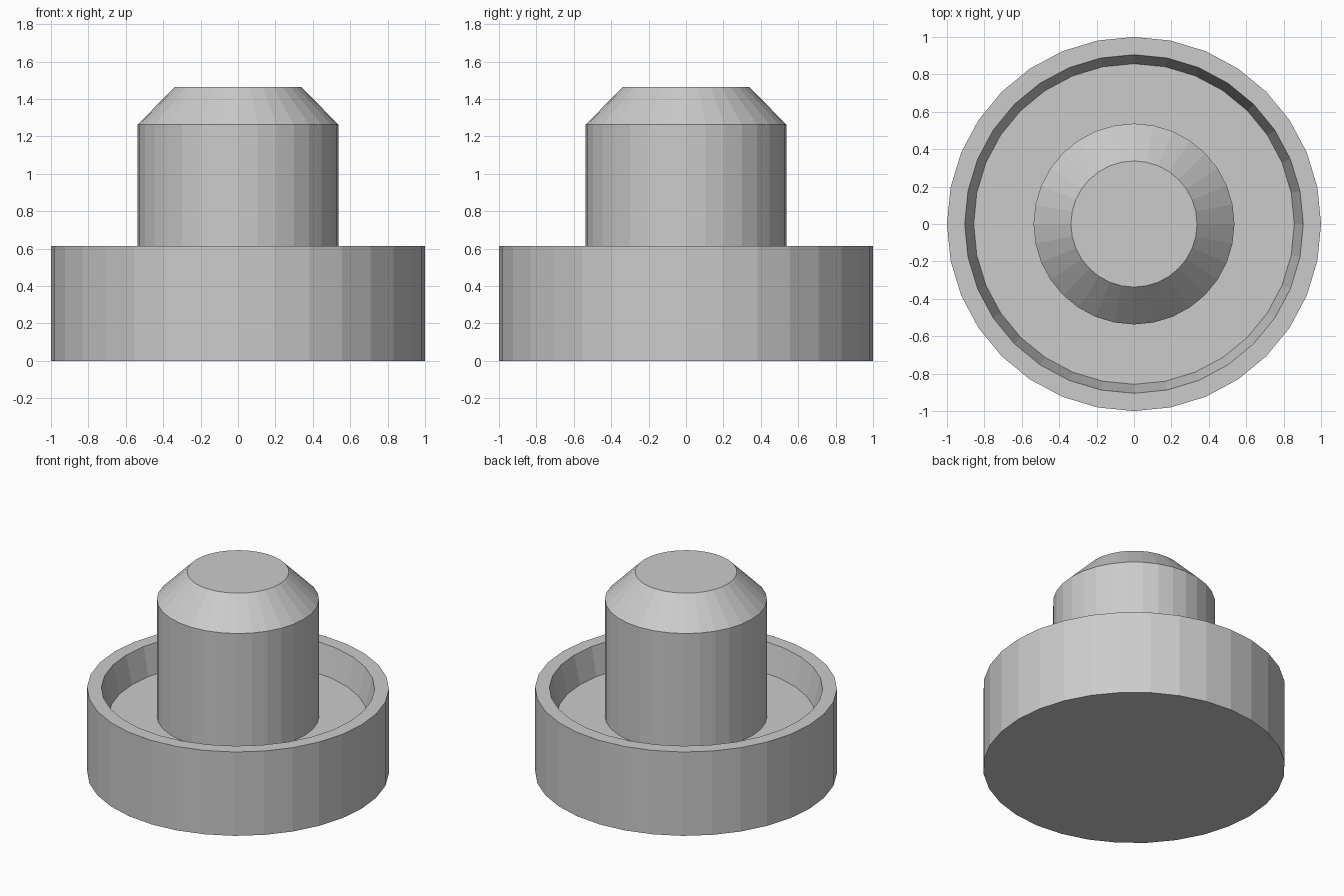
import bpy, bmesh
from math import cos, sin, tau

if "Cube" in bpy.data.objects:
    bpy.data.objects.remove(bpy.data.objects["Cube"])

SEGMENTS = 32


def lathe(name, profile):
    """Closed flat-shaded solid of revolution; both profile ends are capped."""
    bm = bmesh.new()
    rings = [[bm.verts.new((r * cos(tau * i / SEGMENTS), r * sin(tau * i / SEGMENTS), z))
              for i in range(SEGMENTS)] for r, z in profile]
    for low, high in zip(rings, rings[1:]):
        for i in range(SEGMENTS):
            j = (i + 1) % SEGMENTS
            bm.faces.new((low[i], low[j], high[j], high[i]))
    bm.faces.new(rings[0][::-1])
    bm.faces.new(rings[-1])
    bmesh.ops.recalc_face_normals(bm, faces=bm.faces)
    mesh = bpy.data.meshes.new(name)
    bm.to_mesh(mesh)
    bm.free()
    obj = bpy.data.objects.new(name, mesh)
    bpy.context.collection.objects.link(obj)
    return obj


# Dish with rim and sloped recess, rising into a chamfered central post
lathe("dish_with_post", [
    (1.0, 0.0), (1.0, 0.613),          # outer wall
    (0.905, 0.613), (0.857, 0.41),     # rim and recess wall
    (0.537, 0.41), (0.537, 1.263),     # recess floor and post
    (0.337, 1.465),                    # chamfered top
])
